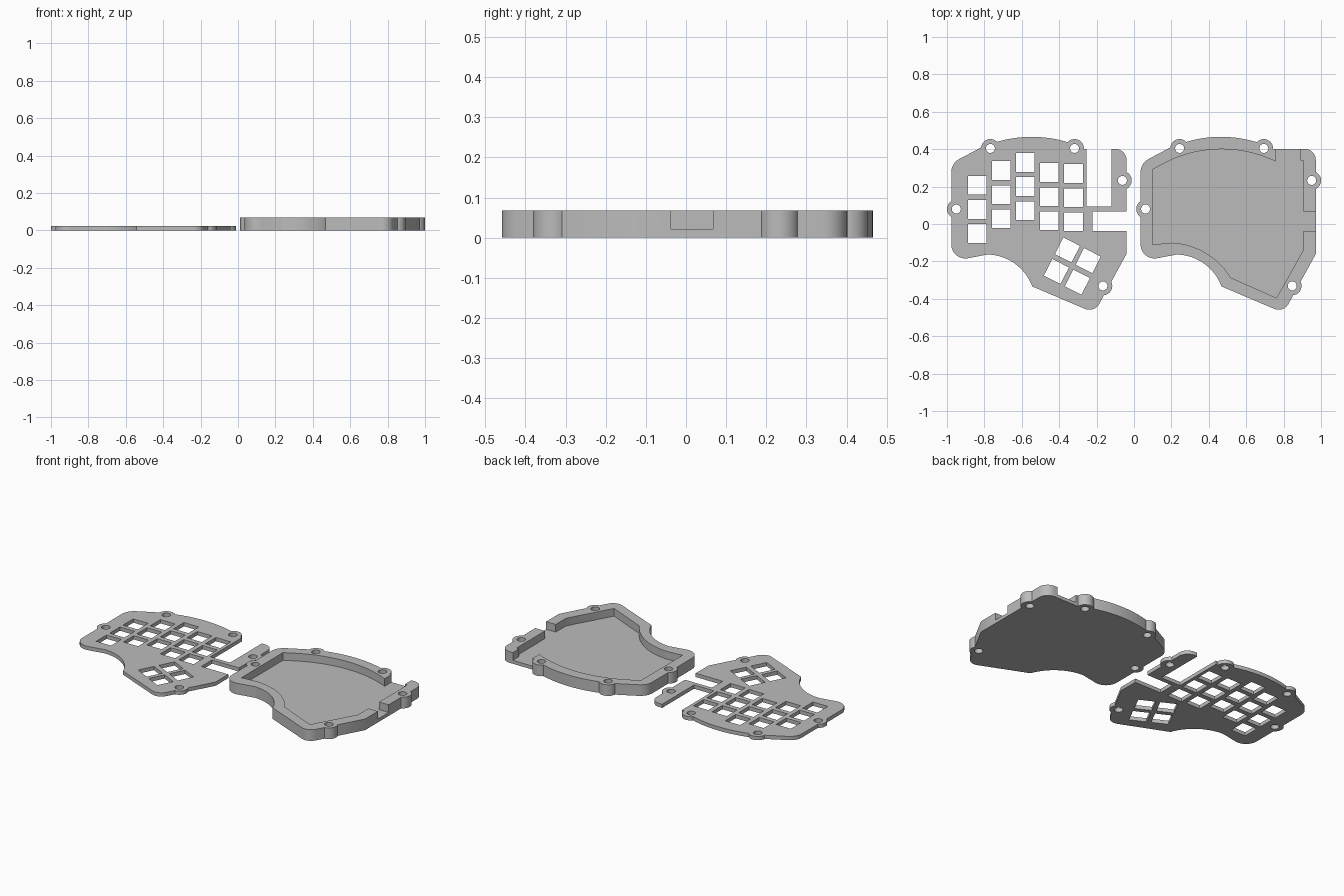
import bpy, bmesh, math
from mathutils import Vector, Matrix

cube = bpy.data.objects.get("Cube")
if cube:
    bpy.data.objects.remove(cube, do_unlink=True)

grey = bpy.data.materials.new("light_grey")
grey.use_nodes = True
colour = (0.5, 0.5, 0.5, 1)
grey.diffuse_color = colour
grey.node_tree.nodes["Principled BSDF"].inputs["Base Color"].default_value = colour

CASE_H, FLOOR, PLATE_H = 0.068, 0.021, 0.023
PLATE_SHIFT = -1.012


def arc(a, m, b, n=20):
    """Points of the circular arc from a through m to b."""
    a, m, b = Vector(a), Vector(m), Vector(b)
    u, v = m - a, b - a
    d = 2 * (u.x * v.y - u.y * v.x)
    c = a + Vector((v.y * u.dot(u) - u.y * v.dot(v),
                    u.x * v.dot(v) - v.x * u.dot(u))) / d
    start, sweep = a - c, -(b - c).angle_signed(a - c) * -1
    sweep = (a - c).angle_signed(b - c)
    return [c + Matrix.Rotation(-sweep * i / n, 2) @ start for i in range(n + 1)]


def fillet(p, corner, q, r, n=8):
    """Points rounding a corner between the directions to p and q."""
    corner = Vector(corner)
    u, v = (Vector(p) - corner).normalized(), (Vector(q) - corner).normalized()
    half = u.angle(v) / 2
    centre = corner + (u + v).normalized() * (r / math.sin(half))
    t = r / math.tan(half)
    mid = centre + (corner - centre).normalized() * r
    return arc(corner + u * t, mid, corner + v * t, n)


def circle(c, r, n=32):
    return [(c[0] + r * math.cos(i * math.tau / n),
             c[1] + r * math.sin(i * math.tau / n)) for i in range(n)]


def box(x0, x1, y0, y1):
    return [(x0, y0), (x1, y0), (x1, y1), (x0, y1)]


def square(cx, cy, size, angle=0):
    turn = Matrix.Rotation(math.radians(angle), 2)
    h = size / 2
    return [Vector((cx, cy)) + turn @ Vector(p) for p in box(-h, h, -h, h)]


def prism(name, loops, z0, z1, dx=0):
    """Object made of one extruded solid per outline."""
    bm = bmesh.new()
    for loop in loops:
        face = bm.faces.new([bm.verts.new((p[0] + dx, p[1], z0)) for p in loop])
        ext = bmesh.ops.extrude_face_region(bm, geom=[face])["geom"]
        for v in ext:
            if isinstance(v, bmesh.types.BMVert):
                v.co.z = z1
    bmesh.ops.recalc_face_normals(bm, faces=bm.faces)
    me = bpy.data.meshes.new(name)
    bm.to_mesh(me)
    bm.free()
    me.materials.append(grey)
    ob = bpy.data.objects.new(name, me)
    bpy.context.collection.objects.link(ob)
    return ob


def combine(ob, other, operation):
    """Apply a boolean and discard the helper."""
    other.hide_render = True
    mod = ob.modifiers.new("bool", 'BOOLEAN')
    mod.operation, mod.object, mod.solver = operation, other, 'EXACT'
    bpy.context.view_layer.update()
    graph = bpy.context.evaluated_depsgraph_get()
    me = bpy.data.meshes.new_from_object(ob.evaluated_get(graph))
    ob.modifiers.clear()
    ob.data = me
    bpy.data.objects.remove(other, do_unlink=True)


# Shared outline with rounded corners and sweeping back and palm edges
left_back, left_front = (0.035, 0.325), (0.035, -0.2)
right_back, tip = (0.972, 0.402), (0.80, -0.475)
waist = (0.468, -0.334)
outline = (
    fillet((0.035, 0), left_back, (0.2, 0.412), 0.08)
    + [Vector((0.2, 0.412))]
    + arc((0.286, 0.441), (0.468, 0.466), (0.655, 0.438))
    + [Vector((0.74, 0.402))]
    + fillet((0.74, 0.402), right_back, (0.972, 0), 0.06)
    + [Vector((0.972, -0.16))]
    + fillet((0.972, -0.16), tip, waist, 0.06)
    + arc(waist, (0.375, -0.212), (0.23, -0.163))
    + fillet((0.23, -0.163), left_front, (0.035, 0), 0.075)
)
screws = [(0.062, 0.08), (0.244, 0.404), (0.694, 0.404), (0.95, 0.233), (0.846, -0.331)]


def shell(name, height, dx):
    """Outline solid with round screw lugs."""
    ob = prism(name, [outline], 0, height, dx)
    lugs = prism("lugs", [circle(s, 0.05) for s in screws], 0, height, dx)
    combine(ob, lugs, 'UNION')
    return ob


def finish(ob):
    bpy.ops.object.select_all(action='DESELECT')
    ob.select_set(True)
    bpy.context.view_layer.objects.active = ob
    bpy.ops.object.shade_smooth_by_angle(angle=math.radians(30))


screw_holes = [circle(s, 0.024) for s in screws]

# Tray: cavity open at the side port and at the back slot
tray = shell("case_tray", CASE_H, 0)
cavity = (
    [(0.10, -0.11), (0.10, 0.292)]
    + arc((0.18, 0.334), (0.468, 0.40), (0.757, 0.334))
    + [(0.757, 0.5), (0.89, 0.5), (0.89, 0.34), (0.907, 0.34), (0.907, 0.067),
       (1.1, 0.067), (1.1, -0.037), (0.907, -0.037), (0.907, -0.136), (0.762, -0.395)]
    + arc((0.516, -0.286), (0.40, -0.165), (0.20, -0.10))
)
combine(tray, prism("cavity", [cavity], FLOOR, 0.2), 'DIFFERENCE')
combine(tray, prism("screw_cut", screw_holes, -0.1, 0.2), 'DIFFERENCE')
finish(tray)

# Top plate: key openings, controller slot and side port
plate = shell("switch_plate", PLATE_H, PLATE_SHIFT)
combine(plate, prism("screw_cut", screw_holes, -0.1, 0.2, PLATE_SHIFT), 'DIFFERENCE')
KEY, ROW = 0.1, 0.129
columns = [(-0.838, 0.207), (-0.71, 0.286), (-0.581, 0.329), (-0.453, 0.275), (-0.324, 0.27)]
openings = [square(x, y - ROW * row, KEY) for x, y in columns for row in range(3)]
openings += [square(x, y, KEY, -27) for x, y in
             [(-0.356, -0.139), (-0.245, -0.196), (-0.415, -0.254), (-0.303, -0.311)]]
openings += [box(-0.254, -0.12, 0.094, 0.6), box(-0.222, 0.005, -0.037, 0.067)]
combine(plate, prism("openings", openings, -0.1, 0.2), 'DIFFERENCE')
finish(plate)
